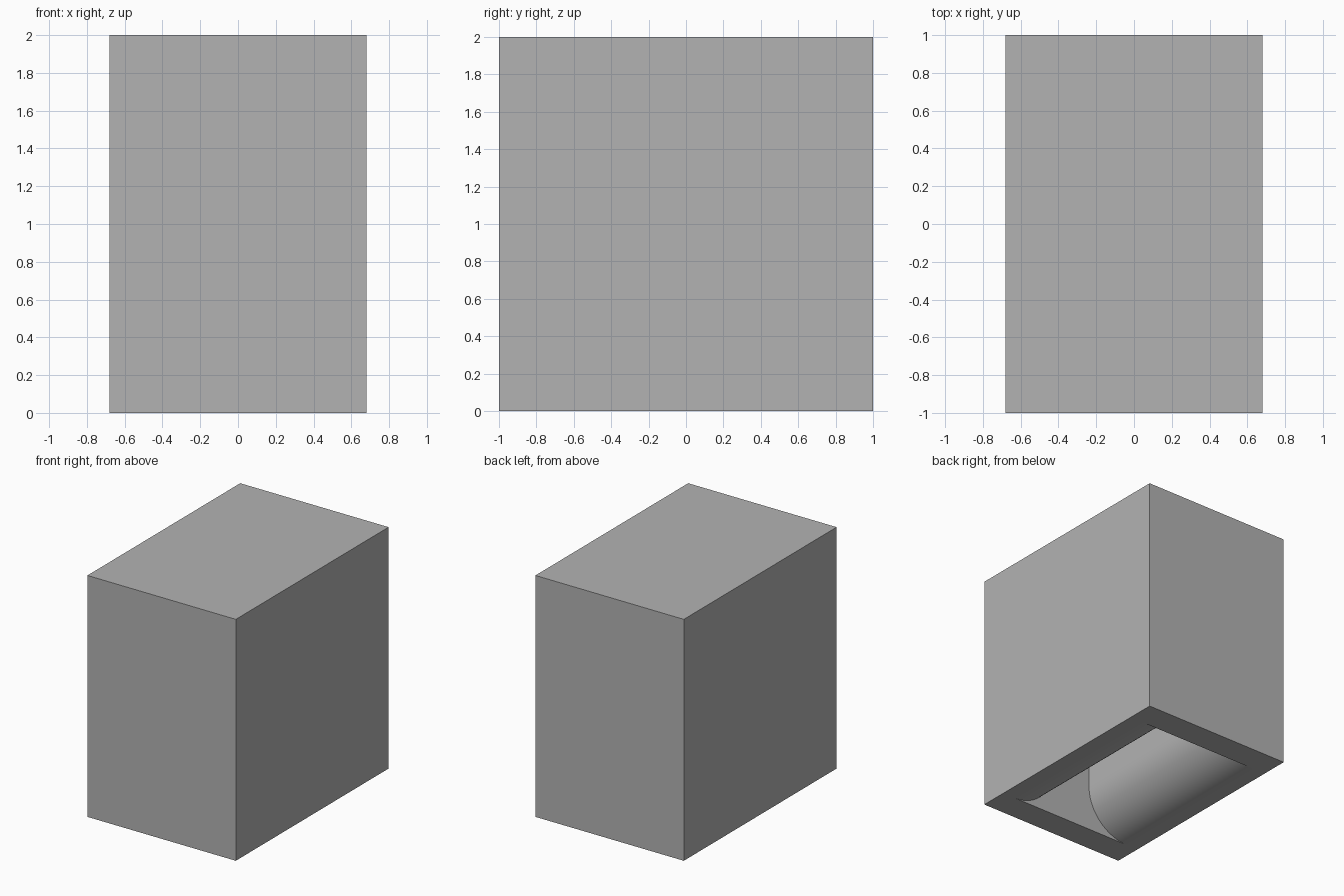
import bpy
import bmesh
import math

if "Cube" in bpy.data.objects:
    bpy.data.objects.remove(bpy.data.objects["Cube"], do_unlink=True)

WIDTH, DEPTH, HEIGHT = 1.36, 2.0, 2.0
MOUTH = 0.57        # half width of the opening at the base
RADIUS = 0.38       # rounding of the opening's long lips
SLOT_END = 0.77     # half length of the slot
SLOT_TOP = 1.77     # closed top of the slot
SEGMENTS = 24

grey = bpy.data.materials.new("light_grey")
grey.use_nodes = True
grey.diffuse_color = (0.45, 0.45, 0.45, 1)
grey.node_tree.nodes["Principled BSDF"].inputs["Base Color"].default_value = (0.45, 0.45, 0.45, 1)


def prism(name, profile, half_length):
    """Extrude an x-z profile along y."""
    bm = bmesh.new()
    face = bm.faces.new([bm.verts.new((x, -half_length, z)) for x, z in profile])
    grown = bmesh.ops.extrude_face_region(bm, geom=[face])["geom"]
    moved = [v for v in grown if isinstance(v, bmesh.types.BMVert)]
    bmesh.ops.translate(bm, verts=moved, vec=(0, 2 * half_length, 0))
    bmesh.ops.recalc_face_normals(bm, faces=bm.faces)
    mesh = bpy.data.meshes.new(name)
    bm.to_mesh(mesh)
    bm.free()
    mesh.materials.append(grey)
    obj = bpy.data.objects.new(name, mesh)
    bpy.context.collection.objects.link(obj)
    return obj


# Solid block
w = WIDTH / 2
block = prism("block", [(-w, 0), (w, 0), (w, HEIGHT), (-w, HEIGHT)], DEPTH / 2)

# Slot cutter: flared mouth narrowing to straight walls
right = [(MOUTH, -0.1)]
for i in range(SEGMENTS + 1):
    a = math.pi / 2 * i / SEGMENTS
    right.append((MOUTH - RADIUS * math.sin(a), RADIUS * (1 - math.cos(a))))
right.append((MOUTH - RADIUS, SLOT_TOP))
left = [(-x, z) for x, z in reversed(right)]
cutter = prism("slot_cutter", right + left, SLOT_END)
cutter.hide_render = True

# Cut the slot into the block
cut = block.modifiers.new("slot", "BOOLEAN")
cut.operation = "DIFFERENCE"
cut.solver = "EXACT"
cut.object = cutter
bpy.context.view_layer.objects.active = block
block.select_set(True)
bpy.ops.object.modifier_apply(modifier=cut.name)
bpy.data.objects.remove(cutter, do_unlink=True)

# Smooth only the rounded lips
for face in block.data.polygons:
    face.use_smooth = max(abs(c) for c in face.normal) < 0.9999
